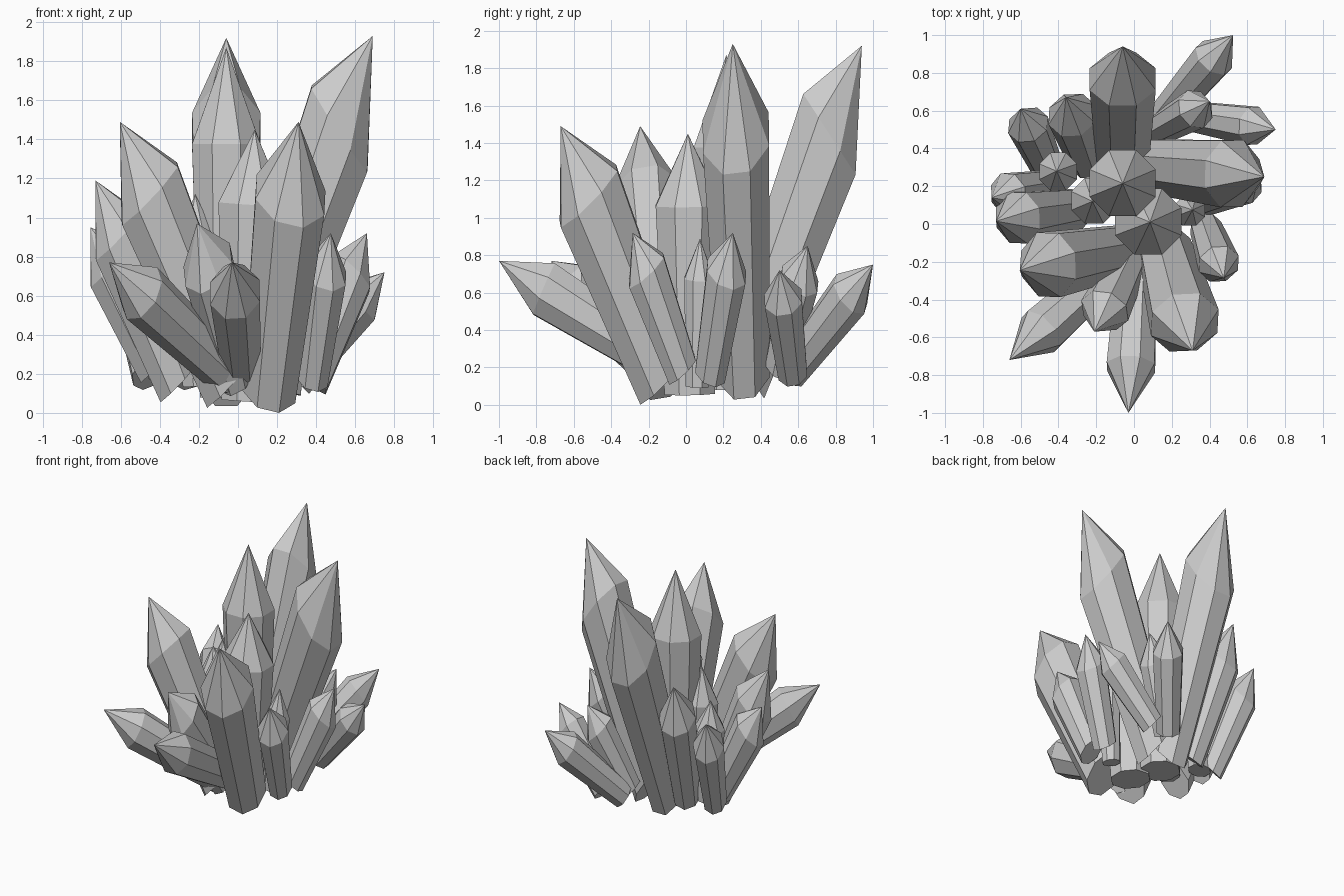
import bpy, bmesh, math
from mathutils import Vector

if "Cube" in bpy.data.objects:
    bpy.data.objects.remove(bpy.data.objects["Cube"])

SHOULDER = 0.725  # where the shaft ends and the point begins
TAPER = 0.77      # foot width relative to shoulder width
SIDES = 8


def crystal(name, tip, base, r, stretch=1.6):
    """Eight-sided shaft widening to a shoulder ring, closed by a point.
    It is stretched upward after leaning, which skews its rings."""
    squash = lambda p: Vector((p[0], p[1], p[2] / stretch))
    a, b = squash(base), squash(tip)
    q = Vector((0, 0, 1)).rotation_difference(b - a)
    bm = bmesh.new()

    def ring(t, radius):
        verts = []
        for i in range(SIDES):
            ang = 2 * math.pi * (i + 0.5) / SIDES
            c = radius / math.cos(math.pi / SIDES)
            p = a.lerp(b, t) + q @ Vector((c * math.cos(ang), c * math.sin(ang), 0))
            verts.append(bm.verts.new((p.x, p.y, max(0, p.z * stretch))))
        return verts

    low, high = ring(0, r * TAPER), ring(SHOULDER, r)
    apex = bm.verts.new(tip)
    bm.faces.new(low[::-1])
    for i in range(SIDES):
        j = (i + 1) % SIDES
        bm.faces.new((low[i], low[j], high[j], high[i]))
        bm.faces.new((high[i], high[j], apex))
    mesh = bpy.data.meshes.new(name)
    bm.to_mesh(mesh)
    bm.free()
    bpy.context.collection.objects.link(bpy.data.objects.new(name, mesh))


# upright crystals in the middle
crystal("centre_crystal", (-.06, .215, 1.87), (-.06, .22, .08), .175)
crystal("centre_front_crystal", (.085, .01, 1.45), (.05, .02, .06), .175)
crystal("centre_left_crystal", (-.22, .12, 1.12), (-.19, .13, .14), .12)
crystal("small_left_crystal", (-.41, .28, .96), (-.38, .27, .18), .10)
crystal("small_right_crystal", (.31, .075, .89), (.26, .06, .1), .08)

# large leaning crystals
crystal("large_back_crystal", (-.06, .94, 1.92), (-.06, .31, .2), .175, 2.05)
crystal("large_right_crystal", (.69, .25, 1.93), (.07, .31, .2), .177, 2.05)
crystal("large_front_crystal", (.31, -.67, 1.49), (.16, -.13, .13), .178)
crystal("large_left_crystal", (-.605, -.245, 1.49), (-.05, -.14, .15), .17)

# medium crystals round the left and back
crystal("left_crystal", (-.73, .015, 1.19), (-.31, .08, .15), .135)
crystal("outer_left_crystal", (-.755, .14, .95), (-.43, .2, .24), .11)
crystal("back_left_crystal", (-.36, .67, 1.2), (-.24, .33, .2), .125)
crystal("outer_back_left_crystal", (-.6, .61, .95), (-.46, .3, .2), .105)

# short crystals splayed out at the foot
crystal("front_left_spike", (-.66, -.72, .77), (-.05, -.17, .2), .125, 1.2)
crystal("front_spike", (-.03, -1.0, .77), (.02, -.12, .22), .127, 1.2)
crystal("front_left_stub", (-.21, -.57, .97), (-.01, -.16, .2), .125)
crystal("front_right_stub", (.475, -.285, .92), (.38, -.02, .18), .105)
crystal("right_stub", (.66, .25, .92), (.38, .13, .17), .105)
crystal("right_spike", (.75, .5, .72), (.31, .57, .17), .10, 1.25)
crystal("back_right_stub", (.4, .65, .85), (.13, .5, .2), .10, 1.5)
crystal("back_right_spike", (.525, 1.0, .75), (.15, .56, .18), .105, 1.25)
